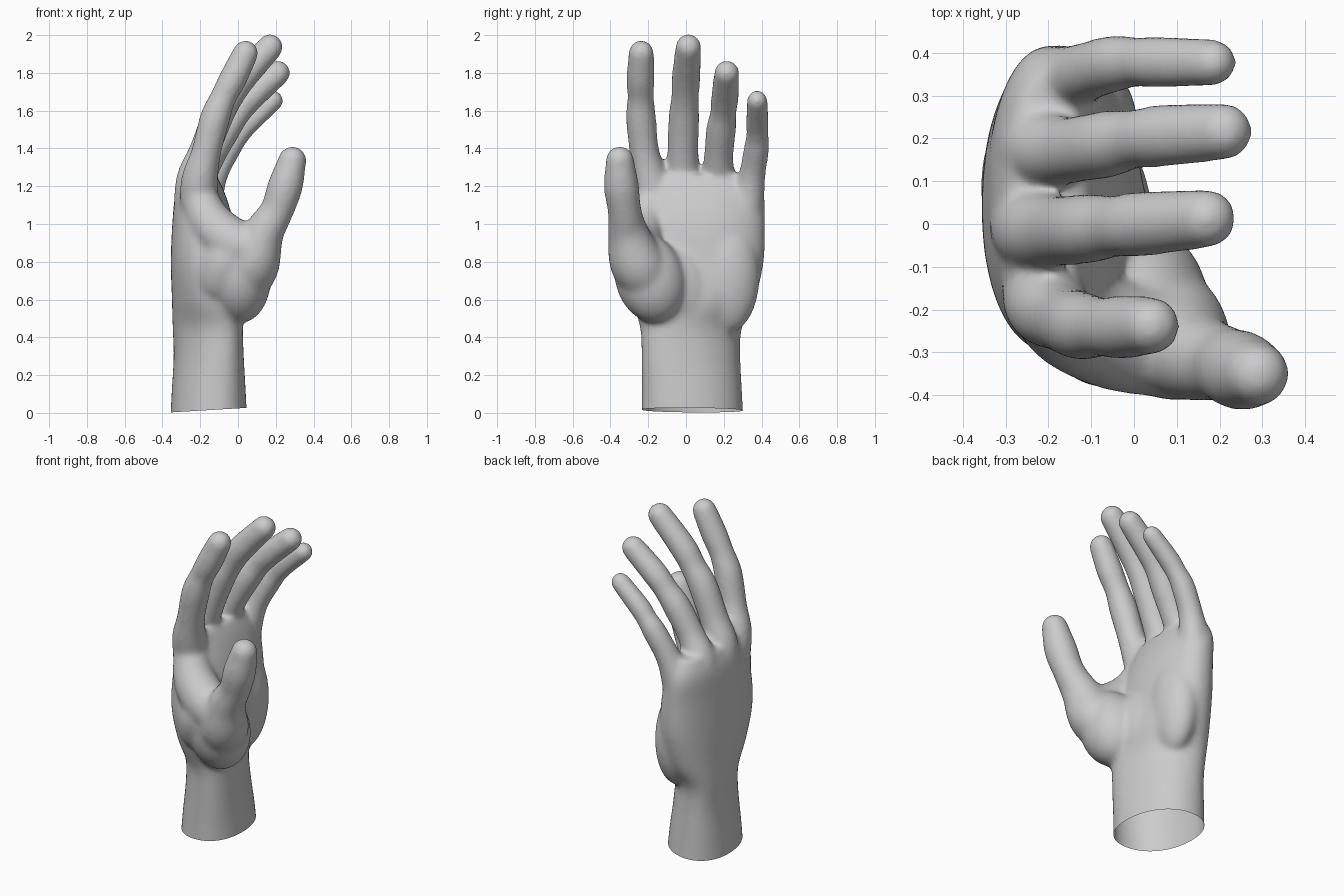
import bpy, bmesh, math
from mathutils import Vector, Matrix

cube = bpy.data.objects.get("Cube")
if cube:
    bpy.data.objects.remove(cube, do_unlink=True)

bm = bmesh.new()


def spline(pts, steps=6):
    """Catmull-Rom interpolation through tuples of any length."""
    pts = [Vector(p) for p in pts]
    ext = [pts[0] * 2 - pts[1]] + pts + [pts[-1] * 2 - pts[-2]]
    out = []
    for a, b, c, d in zip(ext, ext[1:], ext[2:], ext[3:]):
        for i in range(steps):
            t = i / steps
            out.append((b * 2 + (c - a) * t + (a * 2 - b * 5 + c * 4 - d) * t * t
                        + (b * 3 - a - c * 3 + d) * t ** 3) * 0.5)
    return out + [pts[-1]]


def loft(rings):
    """Closed skin over a list of rings of points."""
    loops = [[bm.verts.new(p) for p in ring] for ring in rings]
    n = len(loops[0])
    faces = [bm.faces.new((a[i], a[(i + 1) % n], b[(i + 1) % n], b[i]))
             for a, b in zip(loops, loops[1:]) for i in range(n)]
    faces += [bm.faces.new(loops[0]), bm.faces.new(loops[-1])]
    bmesh.ops.recalc_face_normals(bm, faces=faces)


def ellipsoid(centre, size, turn=0):
    m = Matrix.Translation(centre) @ Matrix.Rotation(turn, 4, 'X') @ Matrix.Diagonal((*size, 1))
    bmesh.ops.create_uvsphere(bm, u_segments=32, v_segments=20, radius=1, matrix=m)


def digit(path, sides=24):
    """Rounded tube along (x, y, z, radius) points."""
    pts = spline(path)
    rings = []
    for i, p in enumerate(pts):
        a, b = pts[max(i - 1, 0)], pts[min(i + 1, len(pts) - 1)]
        q = (b - a).to_3d().to_track_quat('Z', 'Y')
        rings.append([p.to_3d() + q @ Vector((math.cos(k * math.tau / sides) * p[3],
                                              math.sin(k * math.tau / sides) * p[3], 0))
                      for k in range(sides)])
    loft(rings)
    for p in (path[0], path[-1]):
        ellipsoid(p[:3], [p[3]] * 3)


# Wrist and palm: z, centre x, centre y, half depth, half width, skew
palm = [(-0.1, -0.155, 0.035, 0.207, 0.272, 0.15), (0.1, -0.155, 0.032, 0.197, 0.266, 0.22),
        (0.3, -0.155, 0.026, 0.186, 0.262, 0.34), (0.45, -0.16, 0.027, 0.186, 0.27, 0.38),
        (0.6, -0.16, 0.04, 0.19, 0.325, 0.15), (0.8, -0.178, 0.055, 0.178, 0.357, -0.03),
        (1.0, -0.185, 0.065, 0.163, 0.354, -0.03), (1.16, -0.2, 0.09, 0.132, 0.322, 0),
        (1.26, -0.205, 0.08, 0.09, 0.278, 0)]


def oval(s, sides=48):
    z, cx, cy, hx, hy, skew = s
    ring = []
    for k in range(sides):
        t = k * math.tau / sides
        c, n = math.cos(t), math.sin(t - skew)
        ring.append((cx + hx * math.copysign(abs(c) ** 0.93, c),
                     cy + hy * math.copysign(abs(n) ** 0.93, n), z))
    return ring


loft([oval(s) for s in spline(palm)])

# Index, middle, ring and little fingers, with fuller joints
digit([(-0.215, -0.1, 0.85, 0.085), (-0.205, -0.14, 1.05, 0.1), (-0.205, -0.185, 1.22, 0.1),
       (-0.168, -0.22, 1.38, 0.08), (-0.122, -0.238, 1.56, 0.081), (-0.078, -0.24, 1.67, 0.071),
       (-0.026, -0.241, 1.77, 0.075), (0.04, -0.237, 1.905, 0.069)])
digit([(-0.26, 0.03, 0.8, 0.085), (-0.25, 0, 1.05, 0.09), (-0.235, -0.013, 1.23, 0.095),
       (-0.18, -0.016, 1.38, 0.083), (-0.11, -0.011, 1.56, 0.083), (-0.045, -0.005, 1.67, 0.074),
       (0.02, 0, 1.77, 0.077), (0.17, 0.013, 1.937, 0.07)])
digit([(-0.25, 0.16, 0.8, 0.085), (-0.23, 0.18, 1, 0.1), (-0.225, 0.177, 1.19, 0.096),
       (-0.155, 0.172, 1.34, 0.079), (-0.066, 0.186, 1.5, 0.08), (0, 0.198, 1.59, 0.07),
       (0.066, 0.206, 1.67, 0.074), (0.21, 0.216, 1.8, 0.068)])
digit([(-0.17, 0.3, 0.95, 0.085), (-0.165, 0.327, 1.13, 0.088), (-0.12, 0.352, 1.27, 0.071),
       (-0.045, 0.375, 1.41, 0.068), (0.005, 0.378, 1.475, 0.06), (0.055, 0.378, 1.535, 0.062),
       (0.186, 0.377, 1.654, 0.056)])

# Thumb
digit([(0, -0.12, 0.62, 0.11), (0.07, -0.25, 0.78, 0.148), (0.135, -0.305, 0.95, 0.11),
       (0.205, -0.325, 1.07, 0.09), (0.25, -0.342, 1.2, 0.094), (0.288, -0.35, 1.337, 0.076)])

# Web between thumb and index, then the palm mounds
digit([(-0.2, -0.18, 1.12, 0.1), (-0.14, -0.225, 1.0, 0.12),
       (-0.04, -0.26, 0.91, 0.13), (0.06, -0.28, 0.87, 0.125)])
digit([(-0.13, -0.16, 0.63, 0.1), (-0.1, -0.2, 0.7, 0.14),
       (-0.06, -0.235, 0.8, 0.15), (-0.02, -0.26, 0.88, 0.13)])
ellipsoid((0.01, -0.19, 0.71), (0.165, 0.185, 0.24), 0.3)
ellipsoid((-0.04, -0.05, 0.67), (0.095, 0.17, 0.22), 0.3)
ellipsoid((-0.11, 0.22, 0.72), (0.12, 0.17, 0.3))

mesh = bpy.data.meshes.new("hand")
bm.to_mesh(mesh)
bm.free()
hand = bpy.data.objects.new("hand", mesh)
bpy.context.collection.objects.link(hand)

# Fuse the parts into one soft skin
remesh = hand.modifiers.new("fuse", 'REMESH')
remesh.mode = 'VOXEL'
remesh.voxel_size = 0.012
smooth = hand.modifiers.new("soften", 'SMOOTH')
smooth.factor = 0.5
smooth.iterations = 28
bpy.context.view_layer.update()
skin = bpy.data.meshes.new_from_object(hand.evaluated_get(bpy.context.evaluated_depsgraph_get()))
hand.modifiers.clear()
hand.data = skin
bpy.data.meshes.remove(mesh)
skin.name = "hand"

# Slanted open end of the wrist
bm = bmesh.new()
bm.from_mesh(skin)
bmesh.ops.bisect_plane(bm, geom=bm.verts[:] + bm.edges[:] + bm.faces[:],
                       plane_co=(-0.35, 0, 0.003), plane_no=(-0.06, 0, 1), clear_inner=True)
for f in bm.faces:
    f.smooth = True
bm.to_mesh(skin)
bm.free()

grey = bpy.data.materials.new("plain grey")
grey.use_nodes = True
grey.diffuse_color = (0.6, 0.6, 0.6, 1)
grey.node_tree.nodes["Principled BSDF"].inputs["Base Color"].default_value = (0.6, 0.6, 0.6, 1)
skin.materials.clear()
skin.materials.append(grey)
